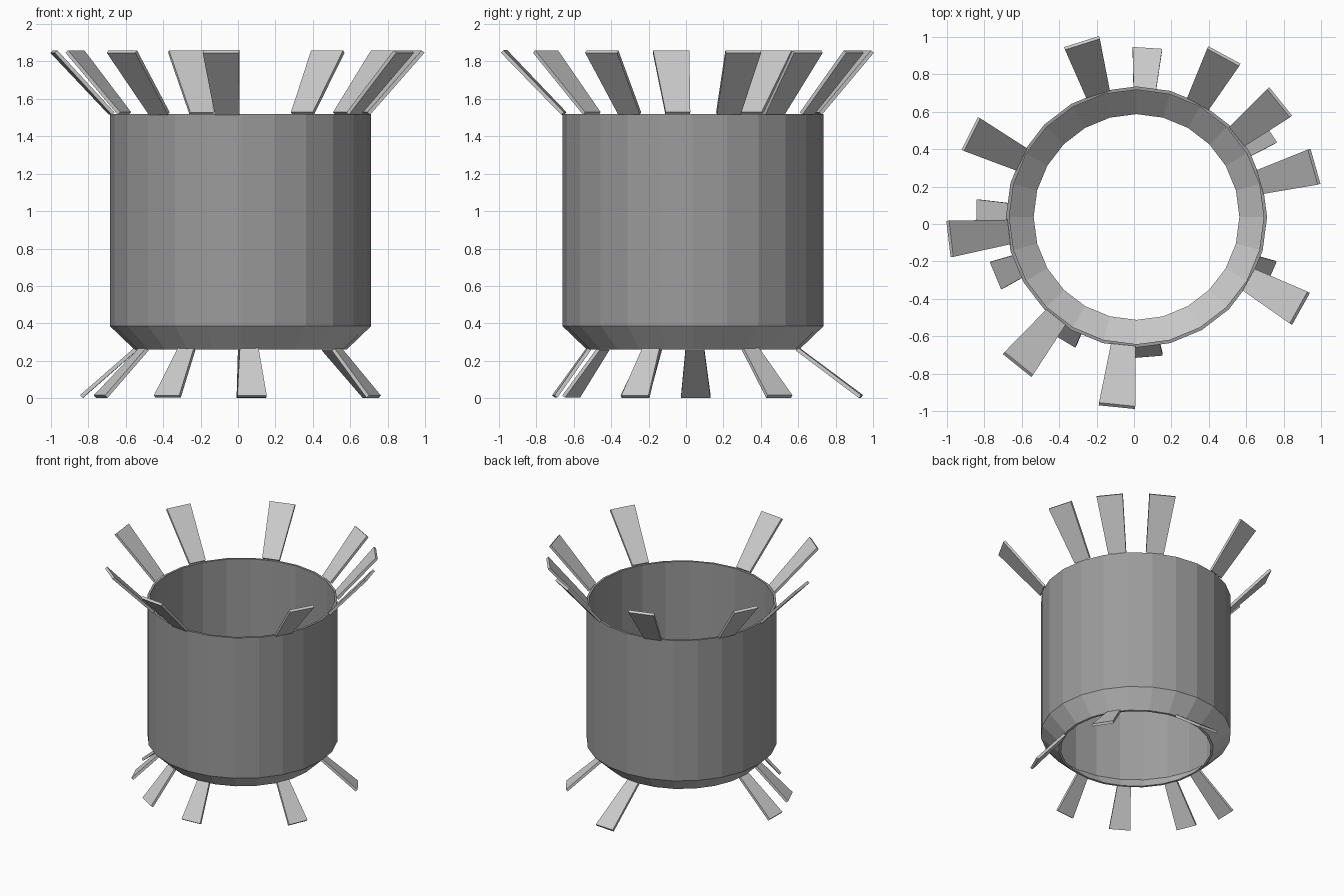
import bpy, bmesh
from math import radians, cos, sin, hypot, pi

if "Cube" in bpy.data.objects:
    bpy.data.objects.remove(bpy.data.objects["Cube"])

CX, CY = 0.0135, 0.0375   # axis of the drum
SIDES = 24
THICK = 0.02


def make_object(name, bm):
    bmesh.ops.recalc_face_normals(bm, faces=bm.faces)
    mesh = bpy.data.meshes.new(name)
    bm.to_mesh(mesh)
    bm.free()
    obj = bpy.data.objects.new(name, mesh)
    bpy.context.collection.objects.link(obj)
    return obj


def lathe(name, profile):
    """Revolve a closed (radius, z) profile around the drum axis."""
    bm = bmesh.new()
    rings = []
    for i in range(SIDES):
        a = 2 * pi * i / SIDES
        rings.append([bm.verts.new((CX + r * cos(a), CY + r * sin(a), z)) for r, z in profile])
    n = len(profile)
    for i in range(SIDES):
        p, q = rings[i], rings[(i + 1) % SIDES]
        for j in range(n):
            k = (j + 1) % n
            bm.faces.new((p[j], q[j], q[k], p[k]))
    return make_object(name, bm)


def slat(name, angle, base, tip, w0, w1):
    """Tapered board running from base (r, z) to tip (r, z), square-cut ends."""
    a = radians(angle)
    dr, dz = tip[0] - base[0], tip[1] - base[1]
    length = hypot(dr, dz)
    nr, nz = -dz / length * THICK / 2, dr / length * THICK / 2
    bm = bmesh.new()
    ends = []
    for (r, z), w in ((base, w0), (tip, w1)):
        ring = []
        for s, t in ((-1, -1), (1, -1), (1, 1), (-1, 1)):
            rr, side = r + t * nr, s * w / 2
            ring.append(bm.verts.new((CX + rr * cos(a) - side * sin(a),
                                      CY + rr * sin(a) + side * cos(a), z + t * nz)))
        ends.append(ring)
    b, t = ends
    bm.faces.new(b)
    bm.faces.new(t)
    for i in range(4):
        j = (i + 1) % 4
        bm.faces.new((b[i], b[j], t[j], t[i]))
    return make_object(name, bm)


# Dark thin drum wall, with lighter chamfered lower collar
dark = bpy.data.materials.new("dark_grey")
dark.diffuse_color = (0.33, 0.33, 0.33, 1)
dark.use_nodes = True
dark.node_tree.nodes["Principled BSDF"].inputs["Base Color"].default_value = dark.diffuse_color
wall = lathe("drum_wall", [(0.698, 1.52), (0.698, 0.385), (0.68, 0.388), (0.68, 1.52)])
wall.data.materials.append(dark)
lathe("bottom_collar", [(0.698, 0.385), (0.568, 0.26), (0.55, 0.26), (0.68, 0.388)])

# Upper slats: angle, tip radius
upper = [(107.4, 0.975), (61.5, 0.978), (38.7, 0.98), (15.8, 0.987), (-29.2, 1.0),
         (-95.9, 1.015), (-128.8, 1.012), (-173.3, 1.005), (153.4, 0.99)]
for i, (ang, r) in enumerate(upper):
    slat(f"upper_slat_{i + 1}", ang, (0.694, 1.522), (r, 1.853), 0.132, 0.195)

# Lower slats: angle, tip radius
lower = [(86.3, 0.90), (33.3, 0.84), (-23.4, 0.775), (-85.3, 0.742),
         (-121.0, 0.76), (-157.4, 0.81), (179.0, 0.85)]
for i, (ang, r) in enumerate(lower):
    slat(f"lower_slat_{i + 1}", ang, (0.56, 0.262), (r, 0.0085), 0.10, 0.158)
